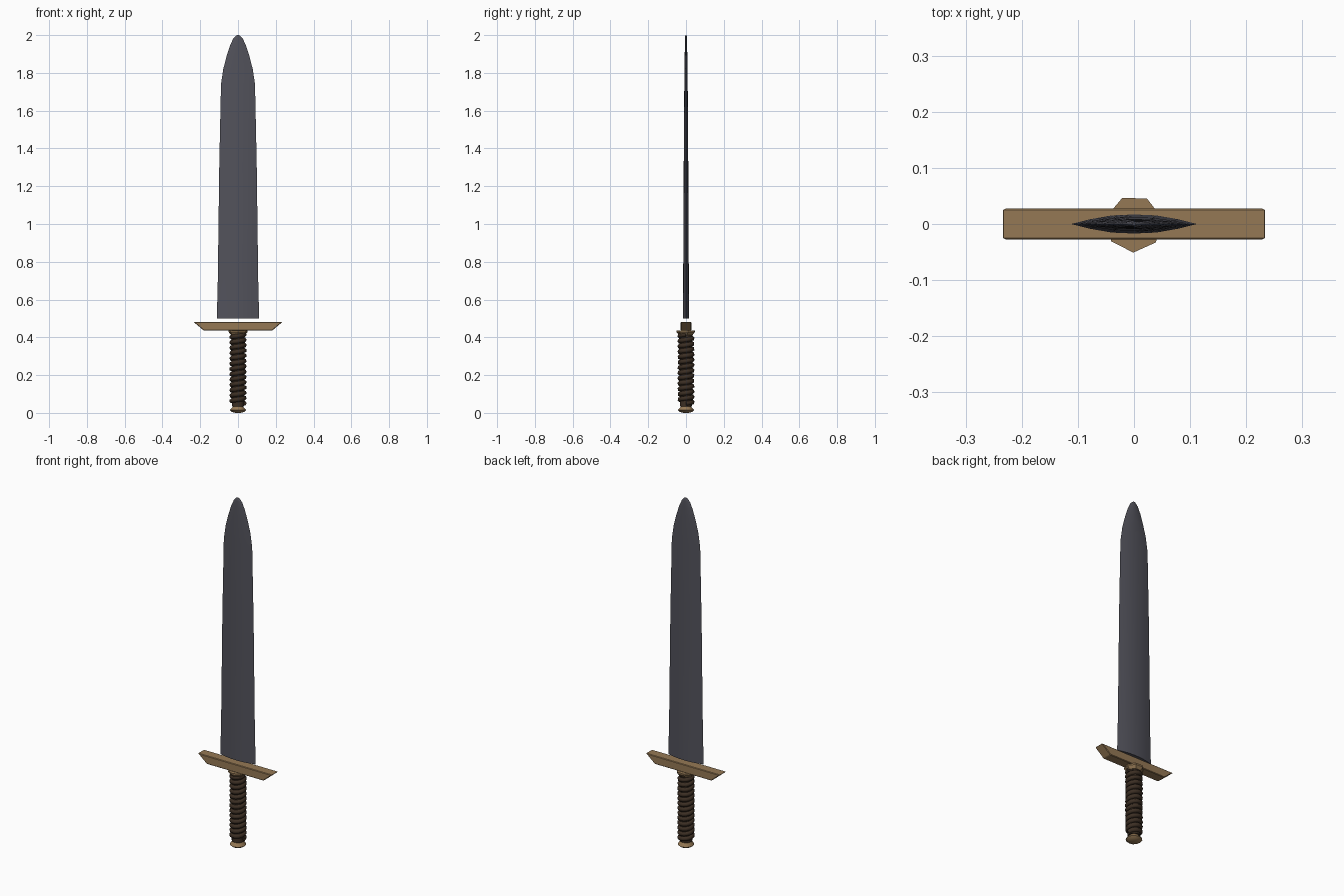
import bpy, bmesh
from math import sin, cos, pi, tau, radians

if "Cube" in bpy.data.objects:
    bpy.data.objects.remove(bpy.data.objects["Cube"], do_unlink=True)


def material(name, rgb):
    m = bpy.data.materials.new(name)
    m.use_nodes = True
    m.diffuse_color = (*rgb, 1)
    m.node_tree.nodes["Principled BSDF"].inputs["Base Color"].default_value = (*rgb, 1)
    return m


STEEL = material("dark steel", (0.085, 0.085, 0.105))
BRASS = material("aged brass", (0.30, 0.19, 0.09))
LEATHER = material("dark leather", (0.045, 0.028, 0.017))


def loft(name, rings, mat, smooth=None):
    """Skin a stack of equal-sized closed rings and cap both ends."""
    bm = bmesh.new()
    loops = [[bm.verts.new(p) for p in ring] for ring in rings]
    for a, b in zip(loops, loops[1:]):
        for i in range(len(a)):
            j = (i + 1) % len(a)
            bm.faces.new((a[i], a[j], b[j], b[i]))
    bm.faces.new(loops[0][::-1])
    bm.faces.new(loops[-1])
    bmesh.ops.recalc_face_normals(bm, faces=bm.faces)
    mesh = bpy.data.meshes.new(name)
    bm.to_mesh(mesh)
    bm.free()
    ob = bpy.data.objects.new(name, mesh)
    bpy.context.collection.objects.link(ob)
    mesh.materials.append(mat)
    if smooth:
        bpy.ops.object.select_all(action="DESELECT")
        ob.select_set(True)
        bpy.context.view_layer.objects.active = ob
        bpy.ops.object.shade_smooth_by_angle(angle=radians(smooth))
    return ob


def lathe(name, profile, sides, mat, turn=0.0, smooth=None):
    rings = [[(r * cos(tau * i / sides + turn), r * sin(tau * i / sides + turn), z)
              for i in range(sides)] for r, z in profile]
    return loft(name, rings, mat, smooth)


# Blade: lens section, tapering to a rounded point
half = [(1, 0), (0.7, 0.5), (0.35, 0.9), (0, 1), (-0.35, 0.9), (-0.7, 0.5)]
section = half + [(-x, -y) for x, y in half]
outline = [(0.112, 0.017, 0.5), (0.107, 0.015, 0.7), (0.099, 0.012, 1.32),
           (0.09, 0.009, 1.74), (0.078, 0.008, 1.82), (0.06, 0.007, 1.89),
           (0.042, 0.006, 1.945), (0.026, 0.005, 1.98), (0.012, 0.004, 1.996),
           (0.004, 0.002, 2.0)]
loft("blade", [[(x * w, y * t, z) for x, y in section] for w, t, z in outline],
     STEEL, 30)

# Crossguard: bar with undercut ends and softened edges
guard = loft("crossguard", [[(sx * w, sy * 0.028, z) for sx, sy in
             ((-1, -1), (1, -1), (1, 1), (-1, 1))]
             for w, z in ((0.18, 0.435), (0.236, 0.482))], BRASS)
bevel = guard.modifiers.new("edge bevel", "BEVEL")
bevel.width = 0.003
bevel.segments = 1

# Collar under the guard
lathe("collar", [(0.038, 0.412), (0.051, 0.428), (0.051, 0.437)], 7, BRASS, 0.2)

# Grip core and its spiral wrap
lathe("grip_core", [(0.033, 0.035), (0.034, 0.42)], 12, LEATHER, 0, 40)
TURNS, STEPS = 13, 14
curve = bpy.data.curves.new("grip_wrap", "CURVE")
curve.dimensions = "3D"
curve.bevel_depth = 0.013
curve.bevel_resolution = 1
curve.use_fill_caps = True
spline = curve.splines.new("POLY")
spline.points.add(TURNS * STEPS)
for i, p in enumerate(spline.points):
    a = tau * i / STEPS
    p.co = (0.033 * cos(a), 0.033 * sin(a), 0.05 + 0.365 * i / (TURNS * STEPS), 1)
curve.materials.append(LEATHER)
wrap = bpy.data.objects.new("grip_wrap", curve)
bpy.context.collection.objects.link(wrap)

# Flared pommel
lathe("pommel", [(0.012, 0.0), (0.032, 0.005), (0.043, 0.014), (0.04, 0.02),
                 (0.026, 0.034), (0.02, 0.048)], 12, BRASS, 0, 30)
